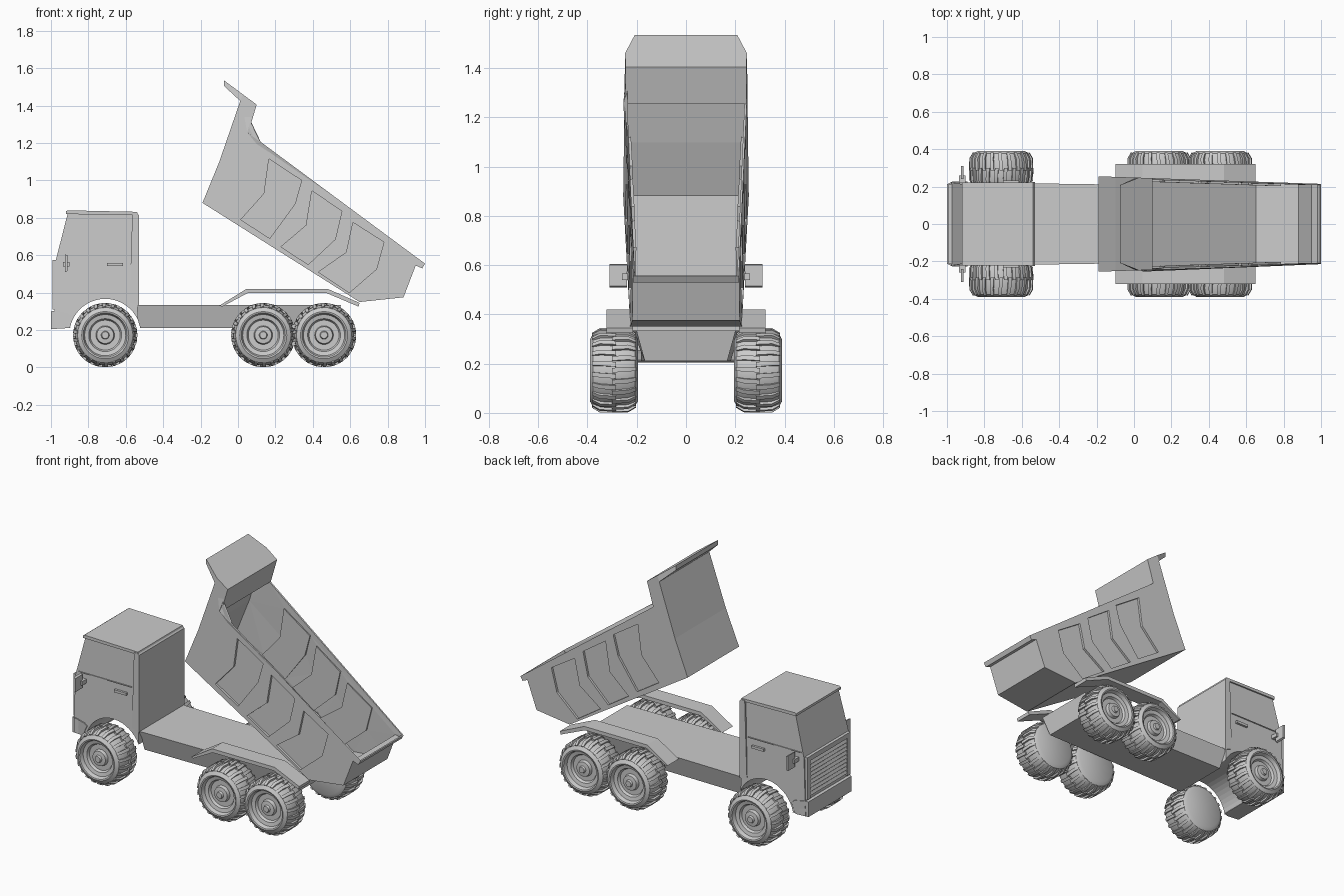
import bpy, bmesh, math
from mathutils import Vector

if "Cube" in bpy.data.objects:
    bpy.data.objects.remove(bpy.data.objects["Cube"])


def finish(name, bm, mirror=False, smooth=False):
    bmesh.ops.recalc_face_normals(bm, faces=bm.faces)
    me = bpy.data.meshes.new(name)
    bm.to_mesh(me)
    bm.free()
    ob = bpy.data.objects.new(name, me)
    bpy.context.collection.objects.link(ob)
    if mirror:
        m = ob.modifiers.new("mirror", 'MIRROR')
        m.use_axis = (False, True, False)
    if smooth:
        bpy.ops.object.select_all(action='DESELECT')
        ob.select_set(True)
        bpy.context.view_layer.objects.active = ob
        bpy.ops.object.shade_smooth_by_angle(angle=math.radians(35))
    return ob


def prism(name, pts, lo, hi, mirror=False):
    """Extrude an x-z profile from y=lo to y=hi (numbers or functions of x, z)."""
    f = lambda w, x, z: w(x, z) if callable(w) else w
    bm = bmesh.new()
    a = [bm.verts.new((x, f(lo, x, z), z)) for x, z in pts]
    b = [bm.verts.new((x, f(hi, x, z), z)) for x, z in pts]
    bm.faces.new(a)
    bm.faces.new(b[::-1])
    for i in range(len(a)):
        j = (i + 1) % len(a)
        bm.faces.new((a[i], b[i], b[j], a[j]))
    return finish(name, bm, mirror)


def rect(x0, x1, z0, z1):
    return [(x0, z0), (x1, z0), (x1, z1), (x0, z1)]


# Cab with round wheel arch
arch = [(-0.71 + 0.192 * math.cos(math.radians(t)), 0.175 + 0.192 * math.sin(math.radians(t)))
        for t in range(24, 170, 8)]
cab_w = lambda x, z: 0.222 - 0.01 * max(0, z - 0.57) / 0.26
prism("cab", [(-0.985, 0.21), (-0.895, 0.21)] + arch[::-1] +
      [(-0.535, 0.26), (-0.55, 0.825), (-0.91, 0.825), (-0.975, 0.57)],
      lambda x, z: -cab_w(x, z), cab_w)
prism("cab_roof", [(-0.92, 0.82), (-0.535, 0.815), (-0.54, 0.832), (-0.91, 0.84), (-0.92, 0.835)], -0.222, 0.222)
prism("cab_back_panel", [(-0.58, 0.345), (-0.53, 0.33), (-0.53, 0.815), (-0.54, 0.825), (-0.565, 0.825)], -0.225, 0.225)
prism("window_trim", rect(-0.955, -0.585, 0.597, 0.602), 0.218, 0.223, True)
prism("door_handle", rect(-0.70, -0.615, 0.542, 0.558), 0.218, 0.232, True)

# Grille, slats and bumper
prism("grille_frame_side", rect(-0.993, -0.97, 0.31, 0.575), 0.185, 0.215, True)
prism("grille_frame_top", rect(-0.992, -0.965, 0.545, 0.575), -0.215, 0.215)
for i in range(9):
    z = 0.325 + i * 0.0245
    prism("grille_slat", [(-0.975, z), (-0.991, z), (-0.983, z + 0.017), (-0.975, z + 0.017)], -0.187, 0.187)
prism("bumper", [(-1.0, 0.205), (-0.92, 0.21), (-0.89, 0.275), (-0.91, 0.29), (-0.97, 0.305), (-1.0, 0.30)],
      lambda x, z: -0.228 + (0.015 if x < -0.98 else 0), lambda x, z: 0.228 - (0.015 if x < -0.98 else 0))

# Wing mirrors
prism("mirror_arm", rect(-0.935, -0.90, 0.54, 0.565), 0.21, 0.26, True)
prism("mirror_head", [(-0.925, 0.51), (-0.912, 0.515), (-0.912, 0.60), (-0.925, 0.605)], 0.24, 0.31, True)

# Chassis, narrowing downward and backward
frame_w = lambda x, z: 0.217 - 0.014 * (x + 0.53) - (0.035 if z < 0.3 else 0)
prism("chassis", [(-0.522, 0.21), (0.52, 0.21), (0.55, 0.335), (-0.54, 0.335), (-0.54, 0.27)],
      lambda x, z: -frame_w(x, z), frame_w)

# Rear fenders
prism("rear_fender", [(-0.10, 0.33), (0.045, 0.42), (0.48, 0.42), (0.65, 0.345), (0.645, 0.325),
                      (0.475, 0.397), (0.05, 0.397), (-0.085, 0.325)], 0.215, 0.322, True)


# Wheels: lathed tyre and hub plus staggered lugs
def wheel(name, cx, side):
    bm = bmesh.new()
    prof = [(0, 0.195), (0.125, 0.195), (0.148, 0.208), (0.16, 0.235), (0.162, 0.29), (0.16, 0.345),
            (0.148, 0.377), (0.126, 0.39), (0.118, 0.388), (0.11, 0.365), (0.088, 0.36), (0.08, 0.345),
            (0.05, 0.345), (0.045, 0.365), (0.022, 0.368), (0.018, 0.38), (0, 0.38)]
    pos = lambda r, y, a: (cx + r * math.cos(a), side * y, 0.173 + r * math.sin(a))
    n = 36
    rings = []
    for r, y in prof:
        if r == 0:
            rings.append([bm.verts.new(pos(0, y, 0))] * n)
        else:
            rings.append([bm.verts.new(pos(r, y, 2 * math.pi * k / n)) for k in range(n)])
    for p, q in zip(rings, rings[1:]):
        for k in range(n):
            j = (k + 1) % n
            bm.faces.new(list(dict.fromkeys((p[k], p[j], q[j], q[k]))))
    lug = [(0.285, 0.155), (0.285, 0.172), (0.35, 0.171), (0.382, 0.152), (0.372, 0.14)]
    m = 22
    for k in range(2 * m):
        a = math.pi * k / m
        out = k % 2
        loops = []
        for d in (-0.055, 0.055):
            loops.append([bm.verts.new(pos(r, y if out else 0.585 - y, a + d + (y - 0.285) * 0.4))
                          for y, r in lug])
        bm.faces.new(loops[0])
        bm.faces.new(loops[1][::-1])
        for i in range(5):
            j = (i + 1) % 5
            bm.faces.new((loops[0][i], loops[1][i], loops[1][j], loops[0][j]))
    finish(name, bm, smooth=True)


for label, cx in (("front", -0.71), ("middle", 0.135), ("rear", 0.46)):
    for side in (-1, 1):
        wheel(label + "_wheel", cx, side)

# Tipped dump bed: folded sheet with open top and recessed side panels
bed_w = lambda x: 0.255 - 0.034 * (x + 0.19)
body = [(0.055, 1.255), (0.10, 1.405), (0.026, 1.46), (0.012, 1.425), (-0.10, 1.10), (-0.19, 0.88),
        (0.65, 0.35), (0.885, 0.375), (0.95, 0.545), (0.985, 0.53), (1.0, 0.555)]
panels = [[(0.165, 1.115), (0.34, 1.0), (0.305, 0.875), (0.17, 0.69), (0.015, 0.79), (0.14, 0.93)],
          [(0.395, 0.945), (0.555, 0.835), (0.52, 0.685), (0.375, 0.55), (0.23, 0.645), (0.365, 0.76)],
          [(0.615, 0.775), (0.78, 0.67), (0.74, 0.525), (0.595, 0.40), (0.43, 0.51), (0.58, 0.615)]]
bm = bmesh.new()
sides = {}
for s in (-1, 1):
    def loop(pts, inset=0):
        return [bm.verts.new((x, s * (bed_w(x) - inset), z)) for x, z in pts]
    outer = loop(body)
    edges = []
    for vs in [outer] + [loop(p) for p in panels]:
        edges += [bm.edges.new((vs[i], vs[(i + 1) % len(vs)])) for i in range(len(vs))]
        if vs is not outer:
            pts = [(v.co.x, v.co.z) for v in vs]
            inner = loop(pts, 0.014)
            bm.faces.new(inner)
            for i in range(len(vs)):
                j = (i + 1) % len(vs)
                bm.faces.new((vs[i], vs[j], inner[j], inner[i]))
    bmesh.ops.triangle_fill(bm, use_beauty=True, use_dissolve=False, edges=edges,
                            normal=Vector((0, s, 0)))
    # clipped visor tip
    tip = [bm.verts.new((-0.075, s * 0.208, z)) for z in (1.535, 1.505)]
    bm.faces.new((outer[2], tip[0], tip[1], outer[3]))
    sides[s] = outer[:3] + tip + outer[3:]
a, b = sides[-1], sides[1]
for i in range(len(a) - 1):
    bm.faces.new((a[i], a[i + 1], b[i + 1], b[i]))
bed = finish("dump_bed", bm)
# make sure the sheet's normals point outward before thickening inward
low = min(bed.data.polygons, key=lambda p: abs(p.center.x - 0.23) + abs(p.center.z - 0.615) + abs(p.center.y))
if low.normal.z > 0:
    bed.data.flip_normals()
solid = bed.modifiers.new("thickness", 'SOLIDIFY')
solid.thickness = 0.01
solid.offset = -1
